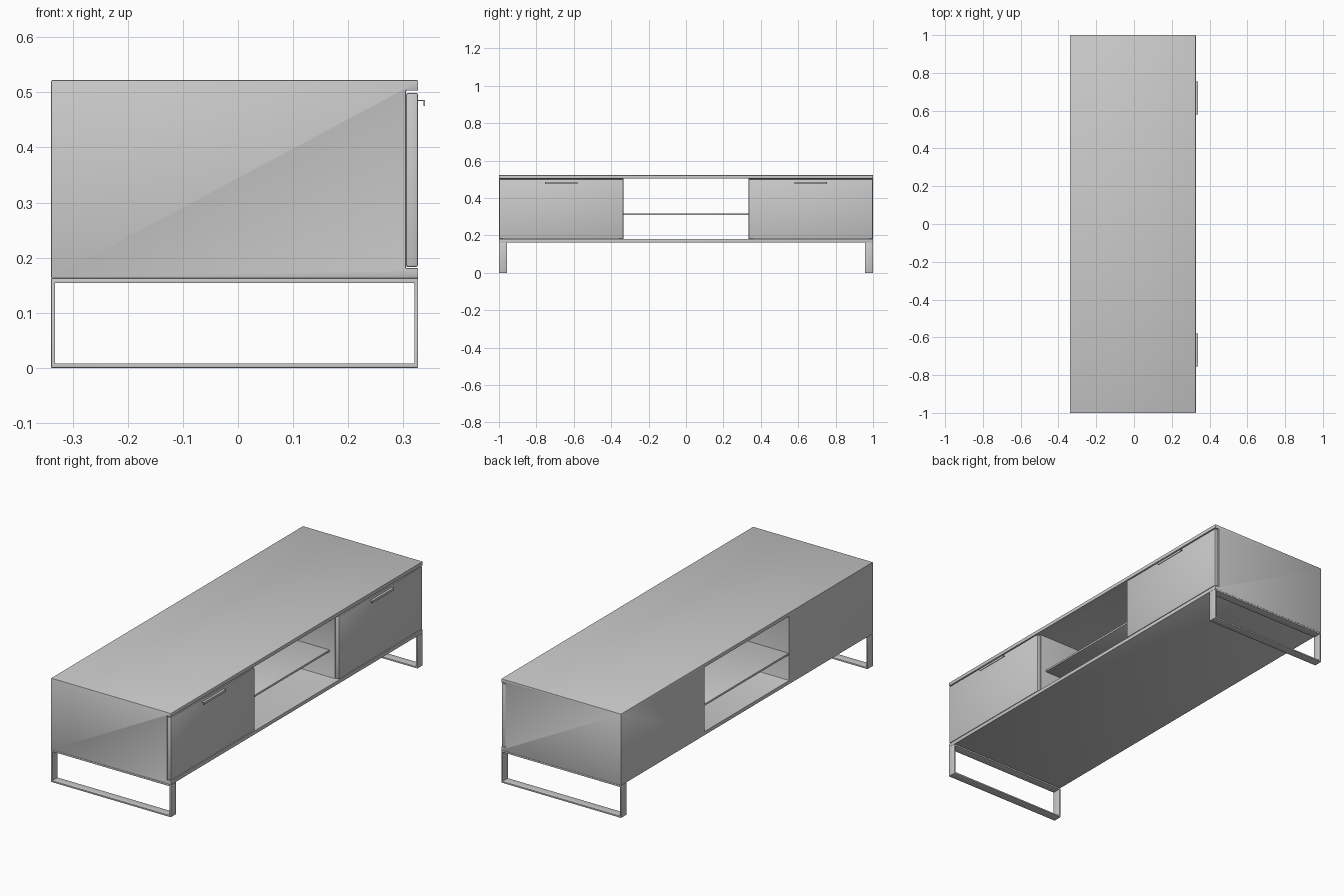
import bpy
import bmesh
from mathutils import Vector

default = bpy.data.objects.get("Cube")
if default:
    bpy.data.objects.remove(default, do_unlink=True)

grey = bpy.data.materials.new("plain grey")
grey.use_nodes = True
colour = (0.6, 0.6, 0.6, 1)
grey.diffuse_color = colour
grey.node_tree.nodes["Principled BSDF"].inputs["Base Color"].default_value = colour

BACK, FRONT = -0.339, 0.327      # cabinet depth
DOOR_BACK = 0.305                # rear face of the doors
BASE, TOP, BOARD = 0.162, 0.522, 0.019
FLOOR, CEILING = BASE + BOARD, TOP - BOARD
OPEN = 0.335                     # half width of the middle opening


def box(name, x, y, z):
    """Box from (low, high) ranges along each axis."""
    lo, hi = (Vector(c) for c in zip(x, y, z))
    bm = bmesh.new()
    bmesh.ops.create_cube(bm, size=1)
    for v in bm.verts:
        v.co = (lo + hi) / 2 + v.co * (hi - lo)
    mesh = bpy.data.meshes.new(name)
    bm.to_mesh(mesh)
    bm.free()
    mesh.materials.append(grey)
    obj = bpy.data.objects.new(name, mesh)
    bpy.context.collection.objects.link(obj)
    return obj


def activate(obj):
    bpy.ops.object.select_all(action='DESELECT')
    obj.select_set(True)
    bpy.context.view_layer.objects.active = obj


def cut(obj, x, y, z):
    """Remove a box-shaped volume."""
    cutter = box("cutter", x, y, z)
    cutter.hide_render = True
    mod = obj.modifiers.new("cut", 'BOOLEAN')
    mod.operation, mod.solver, mod.object = 'DIFFERENCE', 'EXACT', cutter
    activate(obj)
    bpy.ops.object.modifier_apply(modifier=mod.name)
    bpy.data.objects.remove(cutter, do_unlink=True)


def soften(obj, width):
    """Small rounded edges with smooth shading."""
    mod = obj.modifiers.new("soft edges", 'BEVEL')
    mod.width, mod.segments, mod.limit_method = width, 2, 'ANGLE'
    activate(obj)
    bpy.ops.object.modifier_apply(modifier=mod.name)
    bpy.ops.object.shade_smooth_by_angle()


def span(side, near, far):
    """Range along y, on the chosen side."""
    return tuple(sorted((side * near, side * far)))


# Cabinet body: hollowed block with a recess for the doors
body = box("cabinet_body", (BACK, FRONT), (-1, 1), (BASE, TOP))
cut(body, (DOOR_BACK, 1), (-2, 2), (FLOOR, CEILING))
cut(body, (-1, 1), (-OPEN, OPEN), (FLOOR, CEILING))
for side in (-1, 1):
    cut(body, (BACK + BOARD, 1), span(side, OPEN + BOARD, 1 - BOARD), (FLOOR, CEILING))
soften(body, 0.002)

# Thin shelf across the middle opening
shelf = box("middle_shelf", (BACK + 0.002, 0.275), (-OPEN, OPEN), (0.308, 0.318))
soften(shelf, 0.001)

for side, label in ((-1, "right"), (1, "left")):
    # Door
    door = box(label + "_door", (DOOR_BACK, FRONT), span(side, OPEN, 0.998),
               (FLOOR + 0.002, CEILING - 0.004))
    soften(door, 0.004)

    # Angled pull: flat tab with a downturned lip
    grip = span(side, 0.58, 0.755)
    pull = box(label + "_handle", (FRONT - 0.002, 0.339), grip, (0.475, 0.486))
    cut(pull, (0, 0.337), (-2, 2), (0, 0.484))

    # Flat-bar leg loop
    loop = box(label + "_leg_frame", (BACK, FRONT), span(side, 0.957, 1), (0, BASE))
    cut(loop, (BACK + 0.007, FRONT - 0.007), (-2, 2), (0.008, 0.154))
    soften(loop, 0.001)
